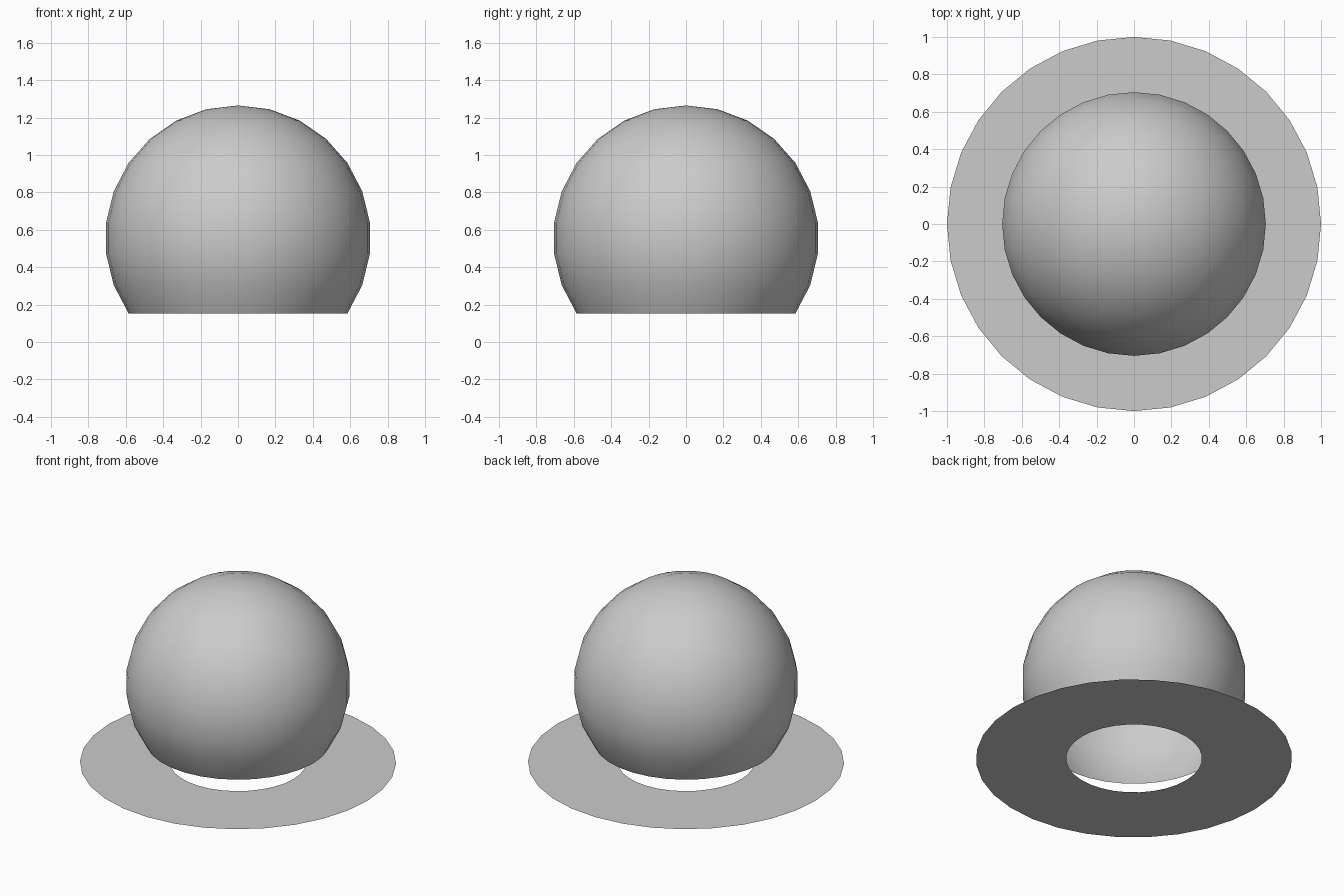
import bpy, bmesh
from math import sin, cos, pi

if "Cube" in bpy.data.objects:
    bpy.data.objects.remove(bpy.data.objects["Cube"])

SIDES = 32


def lathe(name, profile, smooth):
    """Revolve (radius, z) points around z; radius 0 makes a pole."""
    bm = bmesh.new()
    rings = []
    for r, z in profile:
        n = SIDES if r > 1e-6 else 1
        rings.append([bm.verts.new((r * cos(2 * pi * i / SIDES), r * sin(2 * pi * i / SIDES), z))
                      for i in range(n)])
    for a, b in zip(rings, rings[1:]):
        for i in range(SIDES):
            j = (i + 1) % SIDES
            if len(a) == 1:
                f = bm.faces.new((a[0], b[i], b[j]))
            else:
                f = bm.faces.new((a[i], b[i], b[j], a[j]))
            f.smooth = smooth
    mesh = bpy.data.meshes.new(name)
    bm.to_mesh(mesh)
    bm.free()
    obj = bpy.data.objects.new(name, mesh)
    bpy.context.collection.objects.link(obj)
    return obj


# Open-bottomed dome: the top 9 of 13 bands of a sphere
R, CZ, BANDS = 0.71, 0.555, 13
lathe("dome", [(R * sin(pi * k / BANDS), CZ + R * cos(pi * k / BANDS)) for k in range(10)], True)

# Flat base ring lying on the ground
lathe("base_ring", [(0.43, 0), (1.0, 0)], False)
